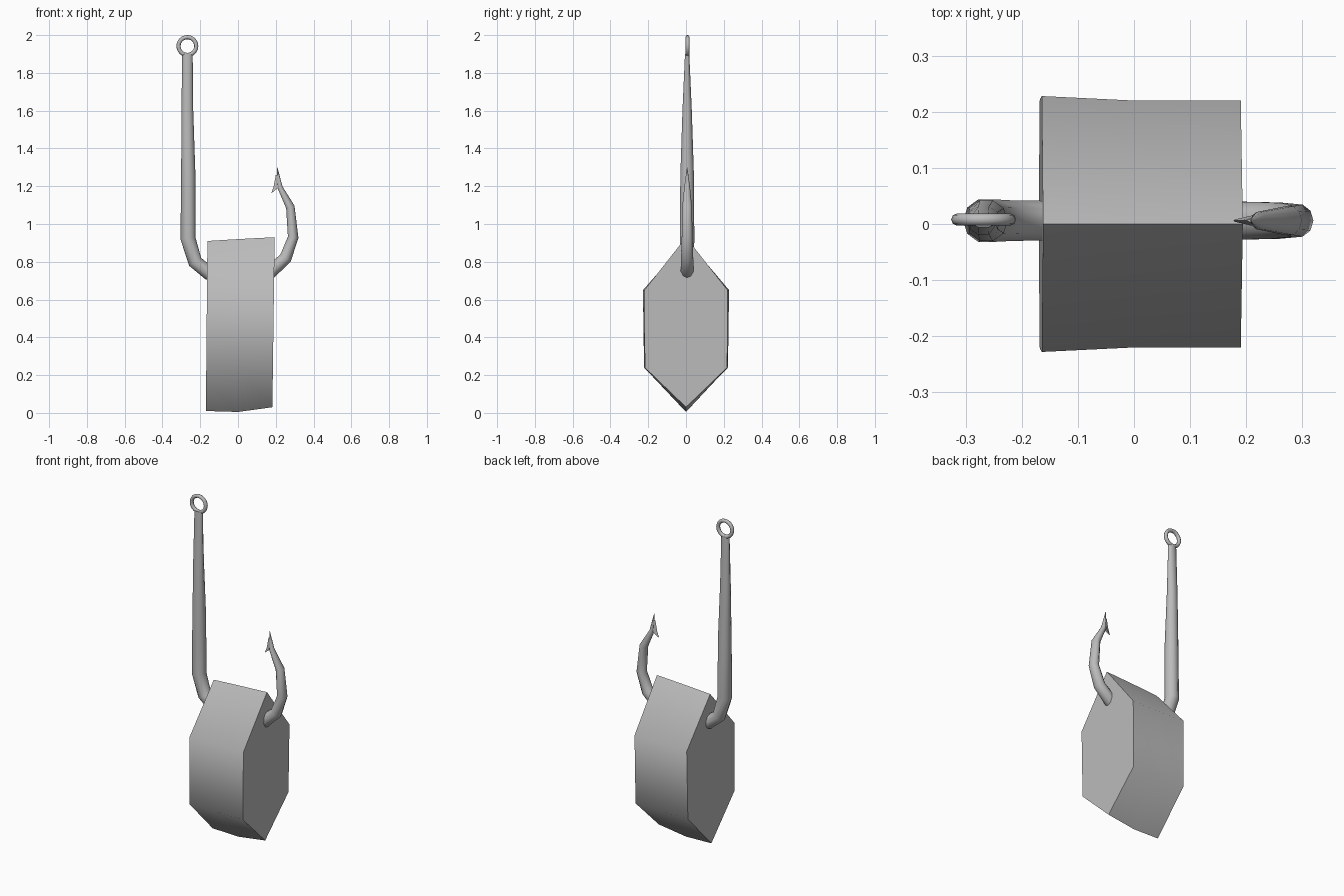
import bpy, bmesh, math
from mathutils import Vector

cube = bpy.data.objects.get("Cube")
if cube:
    bpy.data.objects.remove(cube)

GREY = (0.5, 0.5, 0.5, 1)
metal = bpy.data.materials.new("plain grey")
metal.use_nodes = True
metal.diffuse_color = GREY
metal.node_tree.nodes["Principled BSDF"].inputs["Base Color"].default_value = GREY


def loft(name, rings, angle, closed=False):
    """Skin a list of equal-length vertex rings, capping the ends unless closed."""
    bm = bmesh.new()
    rows = [[bm.verts.new(p) for p in ring] for ring in rings]
    n = len(rows[0])
    pairs = list(zip(rows, rows[1:]))
    if closed:
        pairs.append((rows[-1], rows[0]))
    for a, b in pairs:
        for i in range(n):
            j = (i + 1) % n
            bm.faces.new((a[i], a[j], b[j], b[i]))
    if not closed:
        bm.faces.new(rows[0])
        bm.faces.new(rows[-1])
    bmesh.ops.recalc_face_normals(bm, faces=bm.faces)
    mesh = bpy.data.meshes.new(name)
    bm.to_mesh(mesh)
    bm.free()
    mesh.materials.append(metal)
    obj = bpy.data.objects.new(name, mesh)
    bpy.context.collection.objects.link(obj)
    bpy.ops.object.select_all(action='DESELECT')
    bpy.context.view_layer.objects.active = obj
    obj.select_set(True)
    bpy.ops.object.shade_smooth_by_angle(angle=math.radians(angle))
    return obj


# Six-sided block, slightly flared and skewed along x
def hexagon(x_low, x_high, low, high, w_low, w_high):
    points = ((0, low), (w_low, 0.24), (w_high, 0.65), (0, high), (-w_high, 0.65), (-w_low, 0.24))
    return [(x_low + (x_high - x_low) * (z - low) / (high - low), y, z) for y, z in points]


loft("block", [hexagon(-0.17, -0.162, 0.01, 0.91, 0.222, 0.228),
               hexagon(0, 0, 0.005, 0.92, 0.22, 0.22),
               hexagon(0.182, 0.194, 0.03, 0.93, 0.218, 0.22)], 85)

# Hook: x, z, half width in the bend plane, half depth
HOOK_Y = 0.006
path = [(-0.268, 1.9, 0.028, 0.012), (-0.268, 1.6, 0.031, 0.026),
        (-0.263, 1.25, 0.038, 0.038), (-0.265, 0.925, 0.04, 0.04),
        (-0.227, 0.8, 0.038, 0.038), (-0.155, 0.74, 0.037, 0.037),
        (0, 0.69, 0.037, 0.037), (0.17, 0.745, 0.037, 0.036),
        (0.252, 0.82, 0.033, 0.034), (0.292, 0.93, 0.028, 0.03),
        (0.277, 1.09, 0.023, 0.027), (0.222, 1.195, 0.014, 0.016),
        (0.208, 1.3, 0.001, 0.001)]
SIDES = 10
rings = []
for i, (x, z, wide, deep) in enumerate(path):
    prev, nxt = path[max(i - 1, 0)], path[min(i + 1, len(path) - 1)]
    centre = Vector((x, HOOK_Y, z))
    before = Vector((x - prev[0], 0, z - prev[1])).normalized()
    after = Vector((nxt[0] - x, 0, nxt[1] - z)).normalized()
    along = (before + after).normalized()
    across = Vector((along.z, 0, -along.x))
    ring = []
    for k in range(SIDES):
        a = math.tau * k / SIDES
        ring.append(centre + across * wide * math.cos(a) + Vector((0, deep * math.sin(a), 0)))
    rings.append(ring)
loft("hook", rings, 60)

# Barb: tapering wedge behind the tip
barb = []
for x0, x1, z0, z1, depth in ((0.2, 0.212, 1.26, 1.26, 0.005),
                              (0.189, 0.222, 1.2, 1.2, 0.012),
                              (0.177, 0.18, 1.165, 1.165, 0.002)):
    barb.append([(x0, HOOK_Y, z0), (x1, HOOK_Y - depth, z1), (x1, HOOK_Y + depth, z1)])
loft("barb", barb, 30)

# Eye ring at the top of the shank
eye = []
for i in range(24):
    a = math.tau * i / 24
    ring = []
    for k in range(8):
        b = math.tau * k / 8
        r = 0.047 + 0.011 * math.cos(b)
        ring.append((-0.268 + r * math.cos(a), HOOK_Y + 0.002 + 0.011 * math.sin(b), 1.942 + r * math.sin(a)))
    eye.append(ring)
loft("eye_ring", eye, 60, closed=True)
